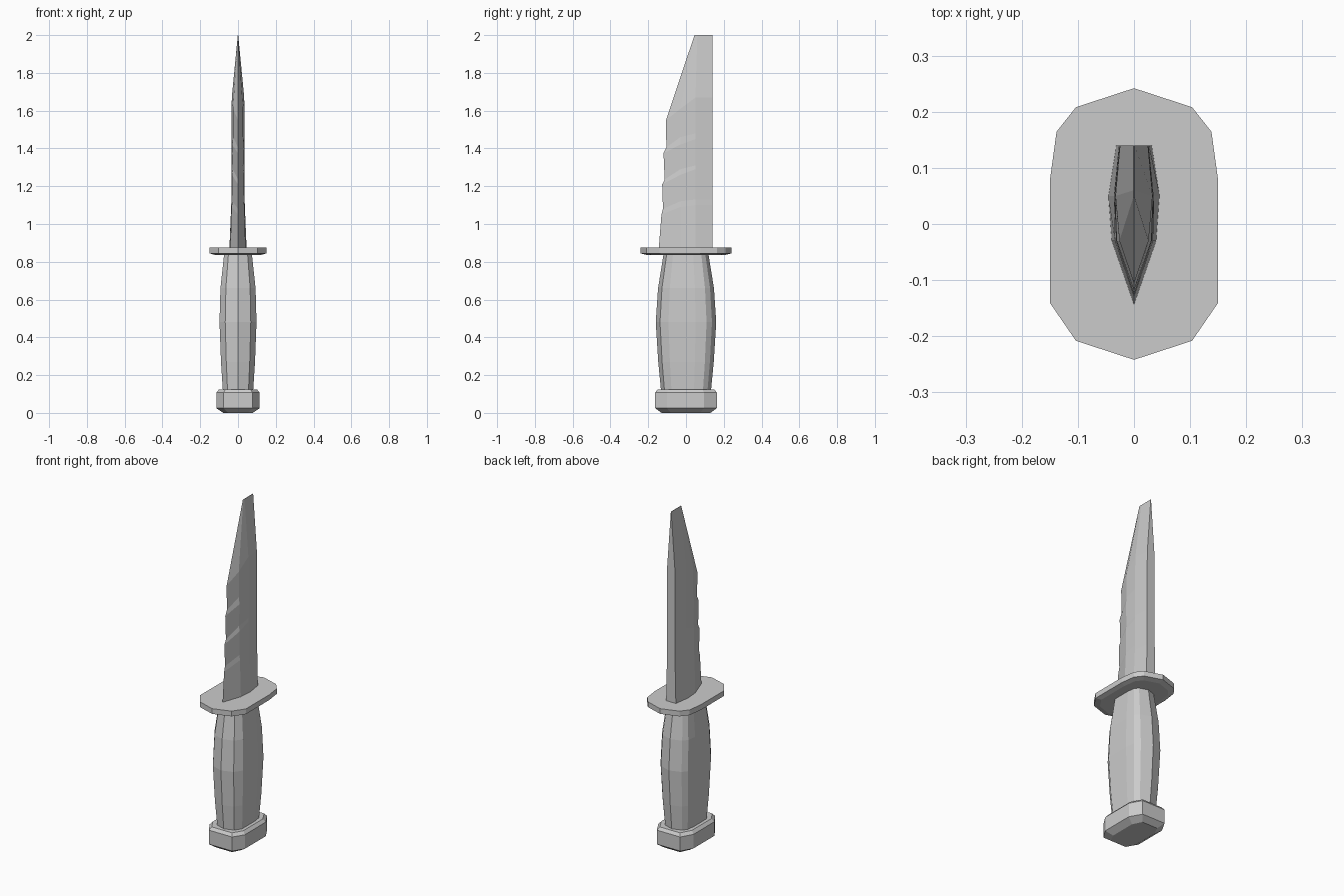
import bpy, bmesh

if "Cube" in bpy.data.objects:
    bpy.data.objects.remove(bpy.data.objects["Cube"])


def loft(name, rings):
    """Skin a list of equal-length closed rings and cap both ends."""
    bm = bmesh.new()
    loops = [[bm.verts.new(p) for p in ring] for ring in rings]
    n = len(loops[0])
    for a, b in zip(loops, loops[1:]):
        for i in range(n):
            j = (i + 1) % n
            bm.faces.new((a[i], a[j], b[j], b[i]))
    bm.faces.new(loops[0][::-1])
    bm.faces.new(loops[-1])
    bmesh.ops.remove_doubles(bm, verts=bm.verts, dist=0.0005)
    bmesh.ops.recalc_face_normals(bm, faces=bm.faces)
    mesh = bpy.data.meshes.new(name)
    bm.to_mesh(mesh)
    bm.free()
    obj = bpy.data.objects.new(name, mesh)
    bpy.context.collection.objects.link(obj)
    return obj


def mirrored(half):
    """Close a half outline running from the -y point to the +y end."""
    return half + [(-p[0],) + tuple(p[1:]) for p in reversed(half) if p[0] > 0]


def full_ring(half):
    # Points on the centre line stay single, the rest are mirrored
    return half + [(-x, y, z) for x, y, z in reversed(half[1:-1])]


# Shared faceted outline, scaled to unit half-widths
OUTLINE = [(0, -1), (0.69, -0.86), (1, -0.58), (1, 0.32),
           (0.92, 0.68), (0.69, 0.86), (0, 1)]


def section(rx, ry, z):
    return full_ring([(x * rx, y * ry, z) for x, y in OUTLINE])


# Pommel with pronounced lower chamfer and flattened ends
POMMEL = [(0, -1), (0.66, -1), (1, -0.62), (1, 0.58), (0.66, 1), (0, 1)]


def pommel_section(rx, ry, z):
    return full_ring([(x * rx, y * ry, z) for x, y in POMMEL])


loft("pommel", [pommel_section(*s) for s in (
    (0.078, 0.13, 0), (0.115, 0.163, 0.025),
    (0.115, 0.163, 0.108), (0.1, 0.15, 0.125))])

# Swelling grip
loft("grip", [section(*s) for s in (
    (0.08, 0.132, 0.115), (0.09, 0.147, 0.27), (0.098, 0.16, 0.48),
    (0.093, 0.148, 0.66), (0.073, 0.118, 0.845))])

# Guard plate
loft("guard", [section(*s) for s in (
    (0.125, 0.21, 0.837), (0.15, 0.242, 0.845), (0.15, 0.242, 0.876))])

# Blade: edge y, edge z, bevel x, bevel z, ridge x, ridge z, spine x
STATIONS = [
    (-0.145, 0.86, 0.040, 0.86, 0.046, 0.86, 0.032),
    (-0.130, 1.05, 0.034, 1.09, 0.036, 1.10, 0.027),
    (-0.122, 1.08, 0.030, 1.12, 0.035, 1.13, 0.026),
    (-0.126, 1.21, 0.032, 1.26, 0.035, 1.29, 0.026),
    (-0.113, 1.235, 0.027, 1.29, 0.035, 1.31, 0.026),
    (-0.119, 1.375, 0.031, 1.42, 0.034, 1.45, 0.026),
    (-0.104, 1.405, 0.026, 1.46, 0.034, 1.48, 0.026),
    (-0.106, 1.55, 0.026, 1.61, 0.033, 1.67, 0.025),
]
rings = []
for ey, ez, bx, bz, rx, rz, sx in STATIONS:
    rings.append([(0, ey, ez)] + mirrored(
        [(bx, -0.03, bz), (rx, 0.05, rz), (sx, 0.14, rz)]))
# Chisel tip closing to a thin line
rings.append([(0, 0.045, 2)] + mirrored(
    [(0.001, 0.048, 2), (0.001, 0.06, 2), (0.001, 0.14, 2)]))
loft("blade", rings)
